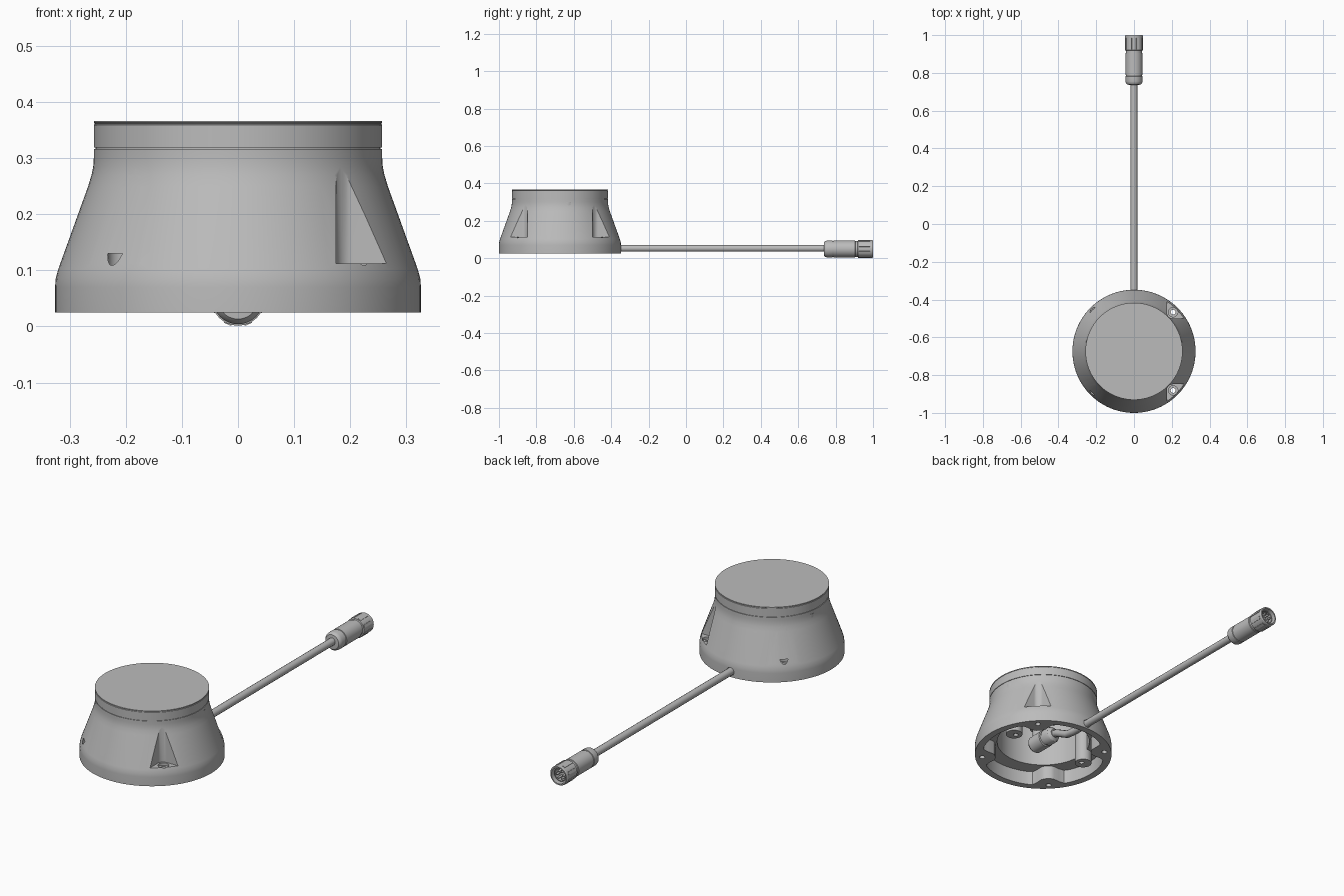
import bpy, bmesh, math
from mathutils import Matrix, Vector

cube = bpy.data.objects.get("Cube")
if cube:
    bpy.data.objects.remove(cube, do_unlink=True)

GREY = (0.5, 0.5, 0.5, 1)
mat = bpy.data.materials.new("plain_grey")
mat.use_nodes = True
mat.diffuse_color = GREY
mat.node_tree.nodes["Principled BSDF"].inputs["Base Color"].default_value = GREY

CY = -0.674          # housing axis in y
CABLE_Z = 0.052
PLUG_Z = 0.049
DIAGONALS = [math.radians(45 + 90 * i) for i in range(4)]
ALONG_Y = Matrix.Rotation(-math.pi / 2, 4, 'X')


def finish(bm, name):
    bmesh.ops.recalc_face_normals(bm, faces=bm.faces)
    mesh = bpy.data.meshes.new(name)
    bm.to_mesh(mesh)
    bm.free()
    ob = bpy.data.objects.new(name, mesh)
    bpy.context.collection.objects.link(ob)
    mesh.materials.append(mat)
    return ob


def lathe(name, profile, loc, turn=Matrix(), n=48):
    """Revolve (radius, height) pairs and close both ends."""
    bm = bmesh.new()
    rings = []
    for r, h in profile:
        rings.append([bm.verts.new((r * math.cos(math.tau * i / n),
                                    r * math.sin(math.tau * i / n), h)) for i in range(n)])
    for a, b in zip(rings, rings[1:]):
        for i in range(n):
            j = (i + 1) % n
            bm.faces.new((a[i], a[j], b[j], b[i]))
    bm.faces.new(rings[0])
    bm.faces.new(rings[-1])
    bm.transform(Matrix.Translation(loc) @ turn)
    return finish(bm, name)


def prism(name, outline, z0, z1, turn=Matrix()):
    """Extrude a plan outline about the housing axis."""
    bm = bmesh.new()
    face = bm.faces.new([bm.verts.new((x, y, z0)) for x, y in outline])
    top = bmesh.ops.extrude_face_region(bm, geom=[face])["geom"]
    verts = [v for v in top if isinstance(v, bmesh.types.BMVert)]
    bmesh.ops.translate(bm, verts=verts, vec=(0, 0, z1 - z0))
    bm.transform(Matrix.Translation((0, CY, 0)) @ turn)
    return finish(bm, name)


def cut(target, cutter):
    cutter.hide_render = True
    mod = target.modifiers.new("cut", 'BOOLEAN')
    mod.operation = 'DIFFERENCE'
    mod.solver = 'EXACT'
    mod.object = cutter
    bpy.context.view_layer.objects.active = target
    bpy.ops.object.modifier_apply(modifier=mod.name)
    bpy.data.objects.remove(cutter, do_unlink=True)


def rod(name, r, x, y, z0, z1, n=24):
    return lathe(name, [(r, z0), (r, z1)], (x, y, 0), n=n)


# Housing: flared body of revolution
housing = lathe("housing", [(0.326, 0.025), (0.326, 0.07), (0.325, 0.085), (0.32, 0.103),
                            (0.267, 0.25), (0.261, 0.27), (0.258, 0.285), (0.257, 0.3),
                            (0.257, 0.316), (0.254, 0.316), (0.254, 0.325)],
                (0, CY, 0), n=96)

# Lobed lower cavity leaving four screw bosses, then a narrower upper cavity
lobed = []
for i in range(96):
    a = math.tau * i / 96
    off = min(abs(math.remainder(a - d, math.tau)) for d in DIAGONALS)
    r = 0.292 - 0.062 * math.exp(-(off / 0.2) ** 4)
    lobed.append((r * math.cos(a), r * math.sin(a)))
cut(housing, prism("lower_cavity", lobed, 0, 0.095))
cut(housing, rod("upper_cavity", 0.22, 0, CY, 0.05, 0.31, 96))

# Rounded V pockets with counterbored screw holes on the diagonals
arc = [math.radians(135 + 90 * i / 12) for i in range(13)]
pocket = [(0.289 + 0.03 * math.cos(a), 0.03 * math.sin(a)) for a in arc]
pocket = [(pocket[0][0] + 0.15, pocket[0][1] + 0.15)] + pocket
pocket.append((pocket[-1][0] + 0.15, pocket[-1][1] - 0.15))
for d in DIAGONALS:
    x, y = 0.293 * math.cos(d), CY + 0.293 * math.sin(d)
    cut(housing, prism("pocket", pocket, 0.112, 0.32, Matrix.Rotation(d, 4, 'Z')))
    cut(housing, rod("counterbore", 0.025, x, y, 0.1, 0.13))
    cut(housing, rod("screw_hole", 0.013, x, y, 0, 0.13))

# Cable exit through the rear wall
cut(housing, lathe("cable_exit", [(0.02, 0.2), (0.02, 0.4)], (0, CY, CABLE_Z), ALONG_Y, 24))

# Lid with a fine seam and top lip
lid = lathe("lid", [(0.254, 0.31), (0.254, 0.319), (0.257, 0.319), (0.257, 0.359),
                    (0.2555, 0.36), (0.2555, 0.362), (0.257, 0.363), (0.257, 0.366)],
            (0, CY, 0), n=96)

# Inner columns with blind holes
smooth = [housing, lid]
for side, label in ((-1, "right"), (1, "left")):
    col = rod(label + "_inner_column", 0.04, side * 0.215, CY + 0.04, 0.04, 0.3, 32)
    cut(col, rod("blind_hole", 0.012, side * 0.205, CY + 0.04, 0.02, 0.1))
    smooth.append(col)

# Elbow fitting inside the housing
smooth.append(lathe("inner_gland", [(0.022, 0.085), (0.036, 0.075), (0.04, 0.065), (0.04, 0.03),
                                    (0.036, 0.028), (0.036, 0.02), (0.042, 0.018),
                                    (0.042, -0.06), (0.034, -0.07)],
                    (0, CY, 0.105), ALONG_Y, 32))
smooth.append(lathe("inner_stem", [(0.032, 0.1), (0.032, 0.18), (0.045, 0.18), (0.045, 0.21),
                                   (0.036, 0.21), (0.036, 0.315)], (0, CY - 0.03, 0), n=32))

# Cable: rises to the fitting inside, straight outside
curve = bpy.data.curves.new("cable", 'CURVE')
curve.dimensions = '3D'
curve.bevel_depth = 0.018
curve.bevel_resolution = 5
curve.use_fill_caps = True
path = [(CY + 0.06, 0.105), (CY + 0.1, 0.1), (CY + 0.18, 0.058), (CY + 0.23, CABLE_Z),
        (CY + 0.3, CABLE_Z), (0.76, CABLE_Z)]
spline = curve.splines.new('POLY')
spline.points.add(len(path) - 1)
for p, (y, z) in zip(spline.points, path):
    p.co = (0, y, z, 1)
curve.materials.append(mat)
cable = bpy.data.objects.new("cable", curve)
bpy.context.collection.objects.link(cable)
bpy.ops.object.select_all(action='DESELECT')
cable.select_set(True)
bpy.context.view_layer.objects.active = cable
bpy.ops.object.convert(target='MESH')
smooth.append(bpy.context.view_layer.objects.active)

# Plug: clamp nut, body, coupling ring with an open socket
plug = lathe("plug_body", [(0.026, 0.737), (0.036, 0.738), (0.043, 0.746), (0.045, 0.755),
                           (0.045, 0.782), (0.042, 0.783), (0.042, 0.788), (0.045, 0.789),
                           (0.045, 0.904), (0.042, 0.906), (0.042, 0.918), (0.0475, 0.92),
                           (0.0475, 0.996), (0.045, 1.0), (0.039, 1.0), (0.039, 0.94)],
             (0, 0, PLUG_Z), ALONG_Y)
smooth.append(plug)

# Grip ribs, contact insert and pins
centre = Vector((0, 0, PLUG_Z))
for i in range(8):
    a = math.tau * (i + 0.5) / 8
    out = Vector((math.cos(a), 0, math.sin(a)))
    bm = bmesh.new()
    bmesh.ops.create_cube(bm, size=1)
    bm.transform(Matrix.Translation(centre + out * 0.046 + Vector((0, 0.955, 0)))
                 @ Matrix.Rotation(-a, 4, 'Y') @ Matrix.Diagonal((0.006, 0.06, 0.014, 1)))
    finish(bm, "grip_rib")
smooth.append(lathe("socket_insert", [(0.033, 0.93), (0.033, 0.985), (0.029, 0.985),
                                      (0.029, 0.96)], centre, ALONG_Y, 32))
for i in range(6):
    a = math.tau * i / 6
    spot = centre + Vector((math.cos(a), 0, math.sin(a))) * 0.018
    smooth.append(lathe("contact_pin", [(0.005, 0.95), (0.005, 0.985), (0.003, 0.99)],
                        spot, ALONG_Y, 12))

# Smooth curved walls, keep edges crisp
bpy.ops.object.select_all(action='DESELECT')
for ob in smooth:
    ob.select_set(True)
bpy.context.view_layer.objects.active = housing
bpy.ops.object.shade_smooth_by_angle(angle=math.radians(30))
